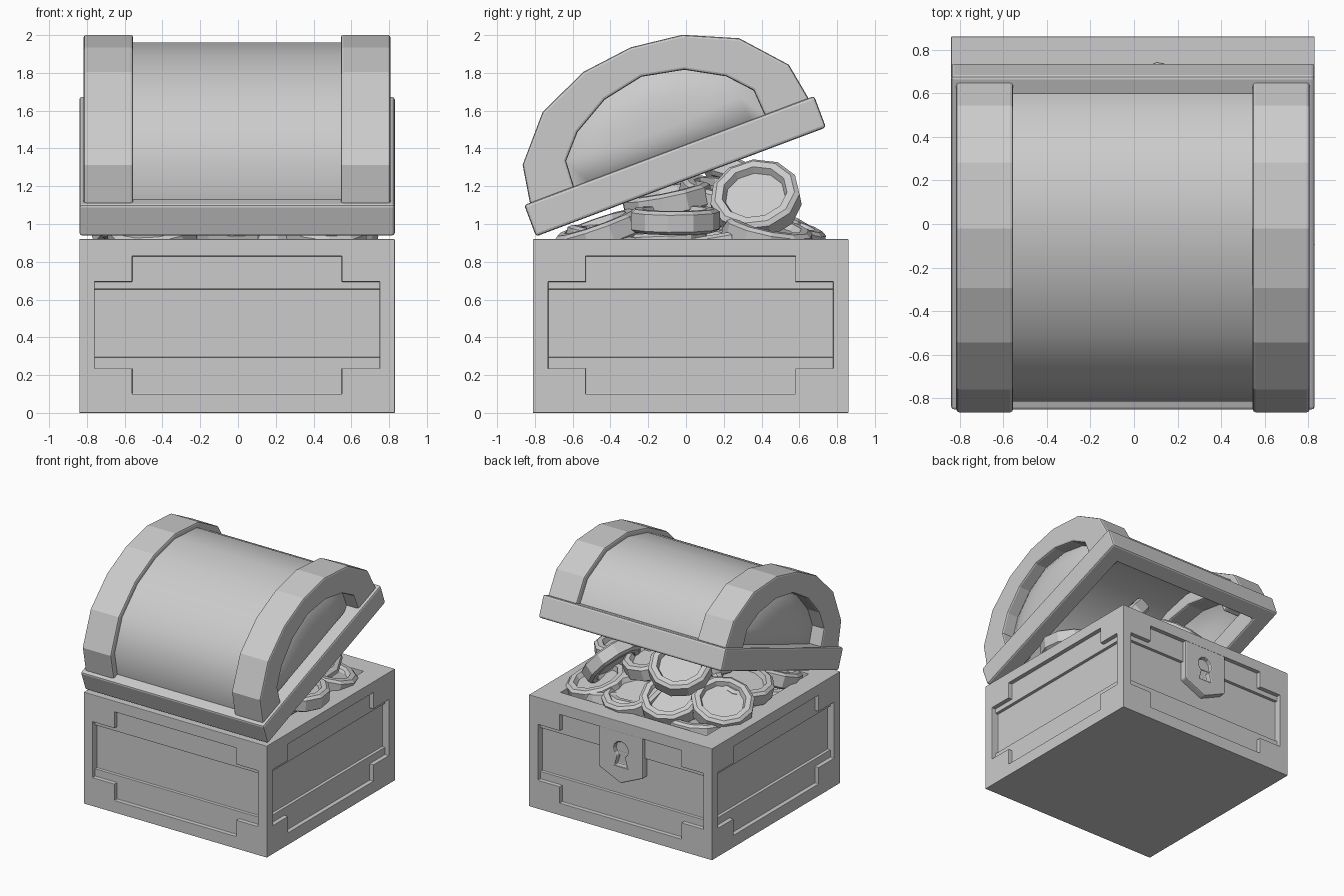
import bpy, bmesh, math, random
from mathutils import Matrix, Vector

if "Cube" in bpy.data.objects:
    bpy.data.objects.remove(bpy.data.objects["Cube"])

CX, CY, H = -0.005, 0.025, 0.835      # chest centre and half width
LID = Matrix.Translation((CX, -0.794, 0.934)) @ Matrix.Rotation(math.radians(20.6), 4, 'X') @ Matrix.Translation((0, 0.82, 0))


def make(name, verts, faces, mat=Matrix(), bevel=0.0, smooth=None):
    me = bpy.data.meshes.new(name)
    me.from_pydata([mat @ Vector(v) for v in verts], [], faces)
    bm = bmesh.new()
    bm.from_mesh(me)
    bmesh.ops.recalc_face_normals(bm, faces=bm.faces)
    bm.to_mesh(me)
    bm.free()
    ob = bpy.data.objects.new(name, me)
    bpy.context.collection.objects.link(ob)
    if smooth:
        bpy.ops.object.select_all(action='DESELECT')
        ob.select_set(True)
        bpy.context.view_layer.objects.active = ob
        bpy.ops.object.shade_smooth_by_angle(angle=math.radians(smooth))
    if bevel:
        add_bevel(ob, bevel)
    return ob


def add_bevel(ob, width):
    m = ob.modifiers.new("soft_edges", 'BEVEL')
    m.width, m.segments, m.limit_method, m.angle_limit = width, 2, 'ANGLE', math.radians(40)


def prism(name, pts, y0, y1, mat=Matrix(), **kw):
    """Extrude an (x, z) outline along y."""
    n = len(pts)
    verts = [(x, y, z) for y in (y0, y1) for x, z in pts]
    faces = [tuple(range(n)), tuple(range(n, 2 * n))]
    faces += [(i, (i + 1) % n, n + (i + 1) % n, n + i) for i in range(n)]
    return make(name, verts, faces, mat, **kw)


def band(name, outer, inner, ends, to3d, closed, **kw):
    """Solid band between two matching outlines, extruded between two ends."""
    n = len(outer)
    verts = [to3d(p, e) for e in ends for loop in (outer, inner) for p in loop]
    faces = []
    for i in range(n if closed else n - 1):
        j = (i + 1) % n
        faces += [(i, j, n + j, n + i), (2 * n + i, 2 * n + j, 3 * n + j, 3 * n + i),
                  (i, j, 2 * n + j, 2 * n + i), (n + i, n + j, 3 * n + j, 3 * n + i)]
    if not closed:
        faces += [(k, n + k, 3 * n + k, 2 * n + k) for k in (0, n - 1)]
    return make(name, verts, faces, LID, **kw)


def rect(w, z0, z1):
    return [(-w, z0), (w, z0), (w, z1), (-w, z1)]


def cut(ob, cutter):
    cutter.hide_render = True
    cutter.hide_viewport = True
    cutter.display_type = 'WIRE'
    m = ob.modifiers.new("cut", 'BOOLEAN')
    m.operation, m.solver, m.object = 'DIFFERENCE', 'EXACT', cutter


# chest box: open top, stepped recess and deeper middle plank on each side
centre = Matrix.Translation((CX, CY, 0))
box = prism("chest_box", rect(H, 0, 0.92), -H, H, centre)
cut(box, prism("cavity_cutter", rect(0.665, 0.72, 1.1), -0.665, 0.665, centre))
half = [(0.555, 0.10), (0.555, 0.235), (0.755, 0.235), (0.755, 0.695), (0.555, 0.695), (0.555, 0.83)]
cross = half + [(-x, z) for x, z in reversed(half)]
for k in range(4):
    turn = centre @ Matrix.Rotation(k * math.pi / 2, 4, 'Z')
    cut(box, prism("panel_cutter", cross, -1, -H + 0.035, turn))
    cut(box, prism("plank_cutter", rect(0.755, 0.295, 0.655), -1, -H + 0.06, turn))
add_bevel(box, 0.01)

# lock plate with keyhole on the opening side
lock = prism("lock_plate", [(-0.2, 0.845), (0.2, 0.845), (0.2, 0.5), (0, 0.41), (-0.2, 0.5)],
             H - 0.09, H - 0.002, centre)
hole = [(0.065 * math.sin(a), 0.685 + 0.065 * math.cos(a))
        for a in (math.radians(-150 + 30 * i) for i in range(11))]
cut(lock, prism("keyhole_cutter", hole + [(0.055, 0.55), (-0.055, 0.55)], H - 0.04, H + 0.1, centre))
add_bevel(lock, 0.01)


# lid: rim frame, barrel shell, two straps, bulging end panels
def arch(points):
    return points + [(-s, v) for s, v in reversed(points[:-1])]


outer = arch([(0.79, 0.165), (0.753, 0.38), (0.556, 0.604), (0.28, 0.727), (0, 0.761)])
inner = arch([(0.54, 0.165), (0.53, 0.318), (0.42, 0.44), (0.225, 0.55), (0, 0.595)])


def shrink(pts, k):
    return [(s * k, 0.165 + (v - 0.165) * k) for s, v in pts]


def flat(p, e):
    return (p[0], p[1], e)


def along_x(p, e):
    return (e, p[0], p[1])


def frame(a, b):
    return [(-a, -b), (a, -b), (a, b), (-a, b)]


band("lid_rim", frame(H, 0.82), frame(0.69, 0.68), (0, 0.178), flat, True, bevel=0.015)
band("lid_barrel", shrink(outer, 0.935), shrink(outer, 0.86), (-0.7, 0.7), along_x, False, smooth=38)
for side in (-1, 1):
    band("lid_strap", outer, inner, (side * 0.55, side * 0.812), along_x, False, bevel=0.014)
    verts, faces, n = [], [], len(inner)
    steps = [(1.02, 0.70), (0.85, 0.735), (0.6, 0.76), (0.3, 0.772)]
    for k, x in steps:
        verts += [(side * x, s * k, 0.165 + (v - 0.165) * k + 0.12 * (1 - k)) for s, v in inner]
    for r in range(len(steps) - 1):
        faces += [(r * n + i, r * n + (i + 1) % n, r * n + n + (i + 1) % n, r * n + n + i) for i in range(n)]
    faces.append(tuple(range(len(verts) - n, len(verts))))
    make("lid_end_panel", verts, faces, LID, smooth=50)

# coin: eleven-sided disc with raised rim
upper = [(0.16, 0.025), (0.175, 0.062), (0.215, 0.062), (0.24, 0.045)]
profile = upper + [(r, -z) for r, z in reversed(upper)]
N, P = 11, len(profile)
cv = [(r * math.cos(i * math.tau / N), r * math.sin(i * math.tau / N), z) for i in range(N) for r, z in profile]
cf = [(i * P + j, i * P + j + 1, (i + 1) % N * P + j + 1, (i + 1) % N * P + j) for i in range(N) for j in range(P - 1)]
cf += [tuple(i * P for i in range(N)), tuple(i * P + P - 1 for i in range(N))]


def coin(pos, normal):
    n = Vector(normal)
    make("gold_coin", cv, cf, Matrix.Translation(pos) @ n.to_track_quat('Z', 'Y').to_matrix().to_4x4())


# visible coins
for pos, normal in [
    ((0.59, -0.06, 1.02), (0.08, 0, 1)), ((0.42, 0.37, 1.13), (0.72, -0.12, 0.6)),
    ((-0.18, 0.33, 1.21), (-0.2, 0.45, 0.9)), ((-0.55, 0.31, 1.0), (-0.3, 0.3, 0.9)),
    ((-0.19, 0.46, 1.0), (-0.1, 0.4, 0.9)), ((0.13, 0.5, 0.96), (0.1, 0.3, 1)),
    ((0.25, -0.1, 1.12), (0.1, -0.2, 1)), ((-0.15, 0.0, 1.12), (0.1, -0.2, 1)),
    ((0.15, 0.2, 1.14), (0.2, 0.2, 1)), ((-0.5, -0.02, 1.03), (-0.25, 0, 1)),
    ((0.45, -0.46, 0.95), (0.1, -0.35, 1)), ((0.0, -0.42, 0.96), (0, -0.3, 1)),
    ((-0.45, -0.46, 0.94), (-0.1, -0.35, 1)), ((0.5, 0.43, 0.94), (0.2, 0.2, 1)),
]:
    coin(pos, normal)

# lower layer filling the box
random.seed(4)
for i in range(4):
    for j in range(4):
        coin((-0.42 + 0.28 * i, -0.40 + 0.28 * j, random.uniform(0.84, 0.9)),
             (random.uniform(-0.25, 0.25), random.uniform(-0.25, 0.25), 1))
